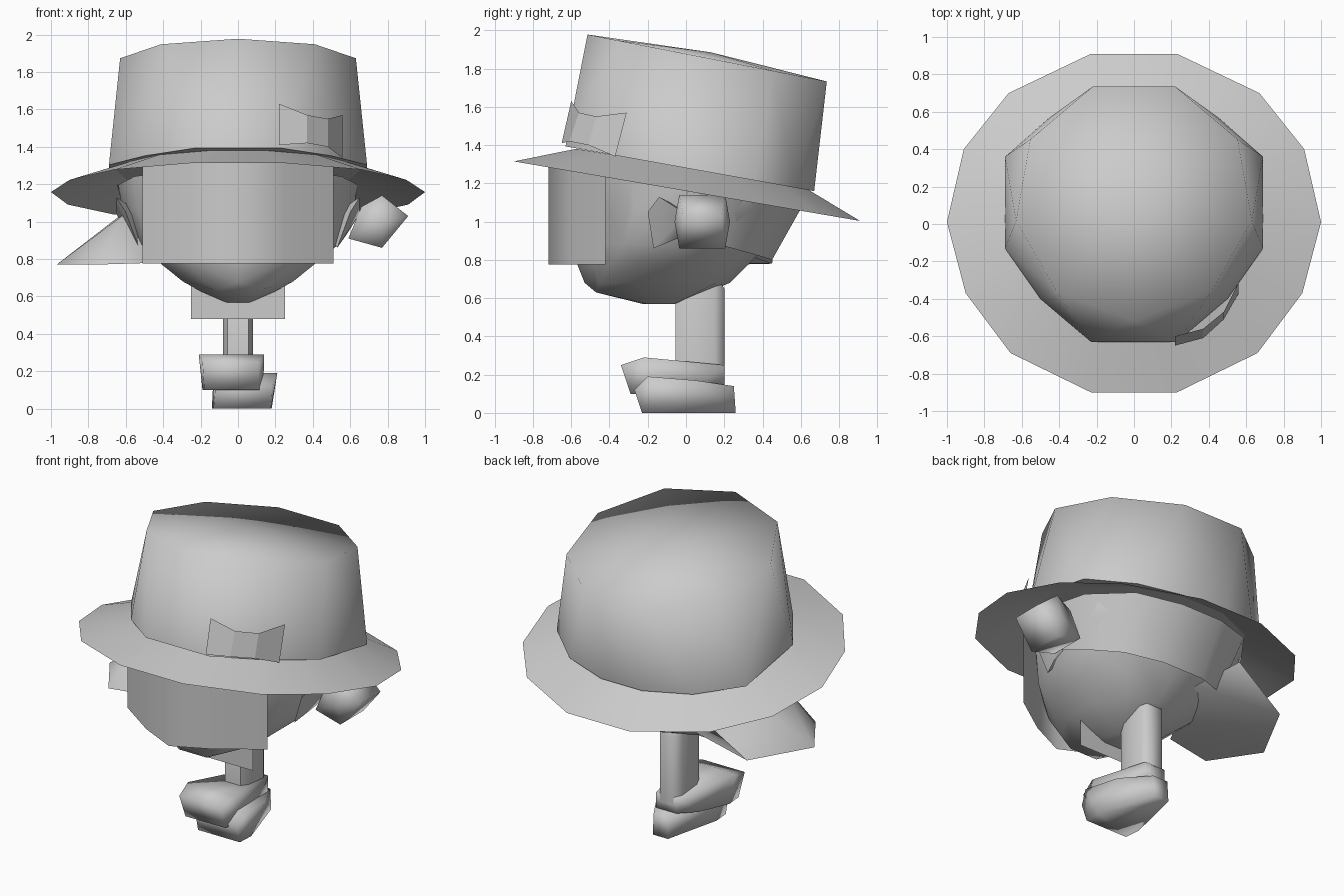
import bpy, bmesh
from math import sin, cos, pi, radians


def finish(name, bm, angle=40):
    bmesh.ops.recalc_face_normals(bm, faces=bm.faces)
    me = bpy.data.meshes.new(name)
    bm.to_mesh(me)
    bm.free()
    ob = bpy.data.objects.new(name, me)
    bpy.context.collection.objects.link(ob)
    bpy.ops.object.select_all(action='DESELECT')
    ob.select_set(True)
    bpy.context.view_layer.objects.active = ob
    bpy.ops.object.shade_smooth_by_angle(angle=radians(angle))
    return ob


def hull(name, pts, angle=40):
    """Faceted solid wrapped around a few guide points."""
    bm = bmesh.new()
    for p in pts:
        bm.verts.new(p)
    res = bmesh.ops.convex_hull(bm, input=bm.verts)
    loose = {v for v in res["geom_interior"] + res["geom_unused"]
             if isinstance(v, bmesh.types.BMVert) and not v.link_faces}
    bmesh.ops.delete(bm, geom=list(loose), context='VERTS')
    bmesh.ops.dissolve_limit(bm, angle_limit=radians(1), verts=bm.verts, edges=bm.edges)
    return finish(name, bm, angle)


def strip(name, a, b, closed=False, angle=40):
    """Sheet between two matching rows of points."""
    bm = bmesh.new()
    va, vb = [bm.verts.new(p) for p in a], [bm.verts.new(p) for p in b]
    n = len(va)
    for i in range(n if closed else n - 1):
        j = (i + 1) % n
        bm.faces.new((va[i], va[j], vb[j], vb[i]))
    return finish(name, bm, angle)


def ring(n, rx, ry, cy, z, slope=0.0, start=0.0):
    out = []
    for i in range(n):
        t = start + 2 * pi * i / n
        y = cy - ry * cos(t)
        out.append((rx * sin(t), y, z - slope * y))
    return out


def mirrored(pts):
    """Points on one side followed by their mirror images in reverse order."""
    return pts + [(-x, y, z) for x, y, z in reversed(pts)]


# Hat: tilted brim and tapered crown
brim_edge = mirrored([(x, y, 1.16 - 0.172 * y) for x, y in
                      [(0.23, -0.90), (0.66, -0.69), (0.90, -0.37), (1.0, 0.01),
                       (0.91, 0.40), (0.67, 0.70), (0.23, 0.91)]])
strip("hat_brim", brim_edge, [(x * 0.64, y * 0.66 + 0.02, z + 0.12 + 0.06 * y) for x, y, z in brim_edge],
      closed=True)
crown_base = mirrored([(x, y, 1.28 - 0.18 * y) for x, y in
                       [(0.23, -0.63), (0.5, -0.40), (0.69, -0.13), (0.69, 0.36), (0.45, 0.57), (0.15, 0.67)]])
hull("hat_crown", crown_base + ring(9, 0.64, 0.645, 0.13, 1.877, 0.196) + [(0, 0.13, 1.885)], 89)

# Ribbon bow on the hat
strip("hat_bow",
      [(0.22, -0.60, 1.63), (0.37, -0.56, 1.57), (0.48, -0.47, 1.55), (0.56, -0.31, 1.57)],
      [(0.22, -0.65, 1.41), (0.37, -0.61, 1.42), (0.48, -0.51, 1.40), (0.56, -0.37, 1.34)], angle=20)

# Head
head_pts = (ring(8, 0.09, 0.09, -0.13, 0.568) + [(0.1, -0.47, 0.63), (-0.1, -0.47, 0.63)]
            + ring(10, 0.31, 0.38, -0.15, 0.68) + ring(10, 0.44, 0.45, -0.12, 0.78)
            + ring(12, 0.54, 0.50, -0.08, 0.88) + ring(12, 0.62, 0.58, 0.02, 1.06)
            + ring(12, 0.64, 0.60, 0.02, 1.2, 0.15))
hull("head", head_pts, 60)

# Hair shell round the back of the head
strip("back_hair",
      mirrored([(0.65, 0.0, 1.2), (0.61, 0.27, 1.18), (0.42, 0.52, 1.15), (0.15, 0.63, 1.12)]),
      mirrored([(0.56, 0.0, 0.93), (0.5, 0.17, 0.88), (0.37, 0.35, 0.83), (0.15, 0.45, 0.80)]), angle=60)

# Fringe curtain over the face
arc = [(-0.51, -0.42), (-0.25, -0.60), (0, -0.72), (0.25, -0.60), (0.51, -0.42)]
strip("face_fringe", [(x, y, 0.775) for x, y in arc], [(x, y, 1.32) for x, y in arc], angle=85)

# Flared hair tail on one side
hull("hair_tail", [(-0.76, 0.45, 0.78), (-0.97, 0.05, 0.77), (-0.77, -0.25, 0.77), (-0.45, -0.2, 0.78),
                   (-0.2, 0.33, 0.82), (-0.62, -0.12, 1.03), (-0.62, 0.2, 1.04), (-0.42, 0.48, 1.0)], 60)

# Side locks, and a bun on the other side
for side, label in ((1, "right"), (-1, "left")):
    hull("side_lock_" + label, [(side * x, y, z) for x, y, z in
         [(0.6, -0.20, 1.05), (0.65, -0.14, 1.13), (0.53, -0.17, 0.86), (0.65, 0.0, 1.04),
          (0.58, 0.0, 0.93), (0.45, 0.1, 1.0)]], 60)
hull("hair_bun", [(x, y + 0.085, z) for x, z, d in
                  [(0.66, 1.08, 0.11), (0.77, 1.14, 0.12), (0.91, 1.03, 0.10), (0.77, 0.86, 0.12), (0.59, 0.91, 0.12)]
                  for y in (-d, d)] + [(0.77, -0.06, 1.0), (0.77, 0.23, 1.0)], 100)

# Bib under the chin
strip("bib", [(-0.25, -0.2, 0.48), (0.25, -0.2, 0.48)], [(-0.25, -0.2, 0.68), (0.25, -0.2, 0.68)])

# Body column
hull("body", [(sx * x, y, z) for sx in (-1, 1) for z in (0.2, 0.65)
              for x, y in ((0.055, -0.055), (0.08, 0.0), (0.08, 0.15), (0.05, 0.2))]
     + [(x, y, 0.73) for x in (-0.06, 0.06) for y in (0.0, 0.15)], 60)

# Overlapping shoes
hull("shoe_upper", [(-0.19, -0.34, 0.25), (0.11, -0.34, 0.25), (-0.21, -0.22, 0.29), (0.14, -0.22, 0.29),
                    (-0.18, -0.29, 0.1), (0.11, -0.29, 0.1), (-0.19, -0.18, 0.1), (0.135, -0.18, 0.1),
                    (-0.13, 0.05, 0.12), (0.11, 0.05, 0.12), (-0.07, 0.2, 0.15), (0.08, 0.2, 0.15),
                    (-0.07, 0.2, 0.25), (0.08, 0.2, 0.25)], 100)
hull("shoe_lower", [(-0.12, -0.27, 0.12), (0.18, -0.27, 0.12), (-0.13, -0.2, 0.19), (0.21, -0.2, 0.19),
                    (-0.13, -0.23, 0), (0.175, -0.23, 0), (-0.14, -0.12, 0), (0.18, -0.12, 0),
                    (0.17, 0.05, 0.17), (-0.10, 0.05, 0.17), (-0.05, 0.26, 0), (0.06, 0.26, 0),
                    (-0.05, 0.25, 0.14), (0.06, 0.25, 0.14)], 100)
